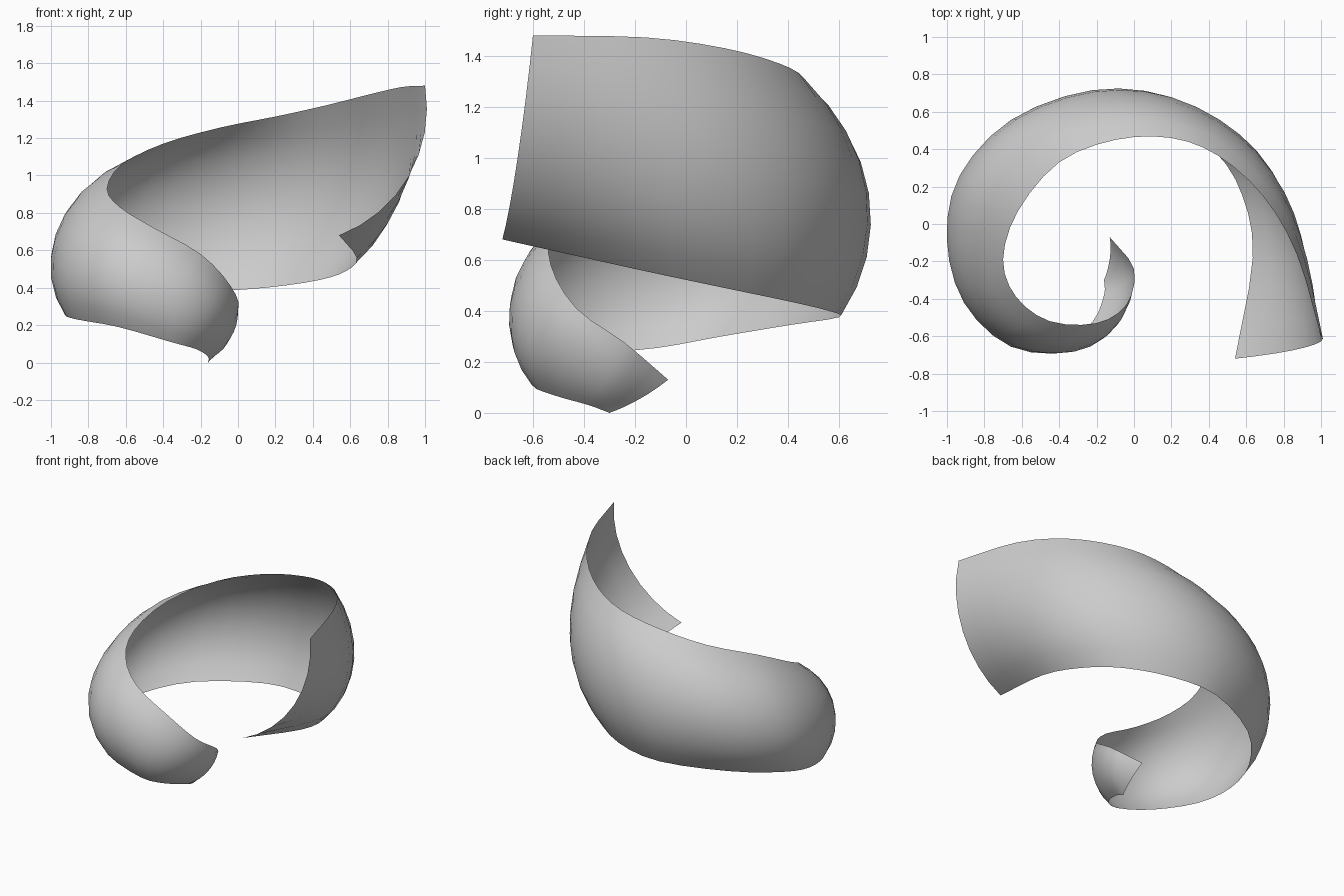
import bpy
from mathutils import Vector
from math import sin, cos, atan2, tau

if "Cube" in bpy.data.objects:
    bpy.data.objects.remove(bpy.data.objects["Cube"])

# Cross-sections along the spiral: upper rim, outermost bulge, lower rim
top_rim = [(-.13, -.07, .13), (0, -.24, .275), (-.04, -.43, .41), (-.2, -.53, .58), (-.45, -.52, .72),
           (-.63, -.39, .83), (-.7, -.19, .93), (-.62, .07, 1.06), (-.4, .33, 1.17), (-.1, .45, 1.255),
           (.2, .46, 1.315), (.45, .365, 1.37), (.69, .15, 1.43), (.87, -.16, 1.472), (1, -.6, 1.48)]
bulge = [(-.13, -.19, .05), (-.035, -.31, .14), (-.12, -.56, .24), (-.33, -.685, .33), (-.66, -.655, .41),
         (-.91, -.42, .49), (-1, -.08, .56), (-.93, .26, .65), (-.65, .56, .73), (-.22, .715, .78),
         (.2, .68, .84), (.57, .475, .89), (.8, .17, .93), (.9, -.2, .97), (.915, -.66, 1)]
low_rim = [(-.16, -.3, 0), (-.16, -.38, .03), (-.22, -.52, .07), (-.36, -.605, .11), (-.64, -.58, .19),
           (-.86, -.37, .23), (-.925, -.11, .255), (-.87, .14, .3), (-.63, .41, .345), (-.2, .6, .375),
           (.15, .56, .4), (.43, .39, .44), (.58, .15, .49), (.635, -.18, .56), (.54, -.72, .68)]
STEPS, ACROSS = 3, 8


def smooth(points):
    """Catmull-Rom curve through the points."""
    p = [Vector(q) for q in points]
    p = [2 * p[0] - p[1]] + p + [2 * p[-1] - p[-2]]
    out = []
    for i in range(1, len(p) - 2):
        a, b, c, d = p[i - 1:i + 3]
        for k in range(STEPS):
            t = k / STEPS
            out.append(.5 * (2 * b + (c - a) * t + (2 * a - 5 * b + 4 * c - d) * t * t
                             + (3 * b - a - 3 * c + d) * t ** 3))
    return out + [p[-2]]


def arc(a, m, b):
    """Circular arc from a through m to b."""
    u, v = a - m, b - m
    n = u.cross(v)
    centre = m + (u.length_squared * v - v.length_squared * u).cross(n) / (2 * n.length_squared)
    r = (a - centre).length
    ex = (a - centre) / r
    ey = n.normalized().cross(ex)
    ang = lambda q: atan2((q - centre).dot(ey), (q - centre).dot(ex)) % tau
    end = ang(b)
    if ang(m) > end:
        end -= tau
    return [centre + r * (cos(end * i / ACROSS) * ex + sin(end * i / ACROSS) * ey)
            for i in range(ACROSS + 1)]


# Open spiral shell, swept from the small end to the wide end
rows = [arc(*s) for s in zip(smooth(top_rim), smooth(bulge), smooth(low_rim))]
W = ACROSS + 1
verts = [v for row in rows for v in row]
faces = [(i * W + j, i * W + j + 1, (i + 1) * W + j + 1, (i + 1) * W + j)
         for i in range(len(rows) - 1) for j in range(ACROSS)]
mesh = bpy.data.meshes.new("spiral_shell")
mesh.from_pydata(verts, [], faces)
# Outside faces outward
mid = mesh.polygons[len(faces) // 2]
if mid.normal.dot(Vector((mid.center.x, mid.center.y, 0))) < 0:
    mesh.flip_normals()
mesh.shade_smooth()
shell = bpy.data.objects.new("spiral_shell", mesh)
bpy.context.collection.objects.link(shell)
